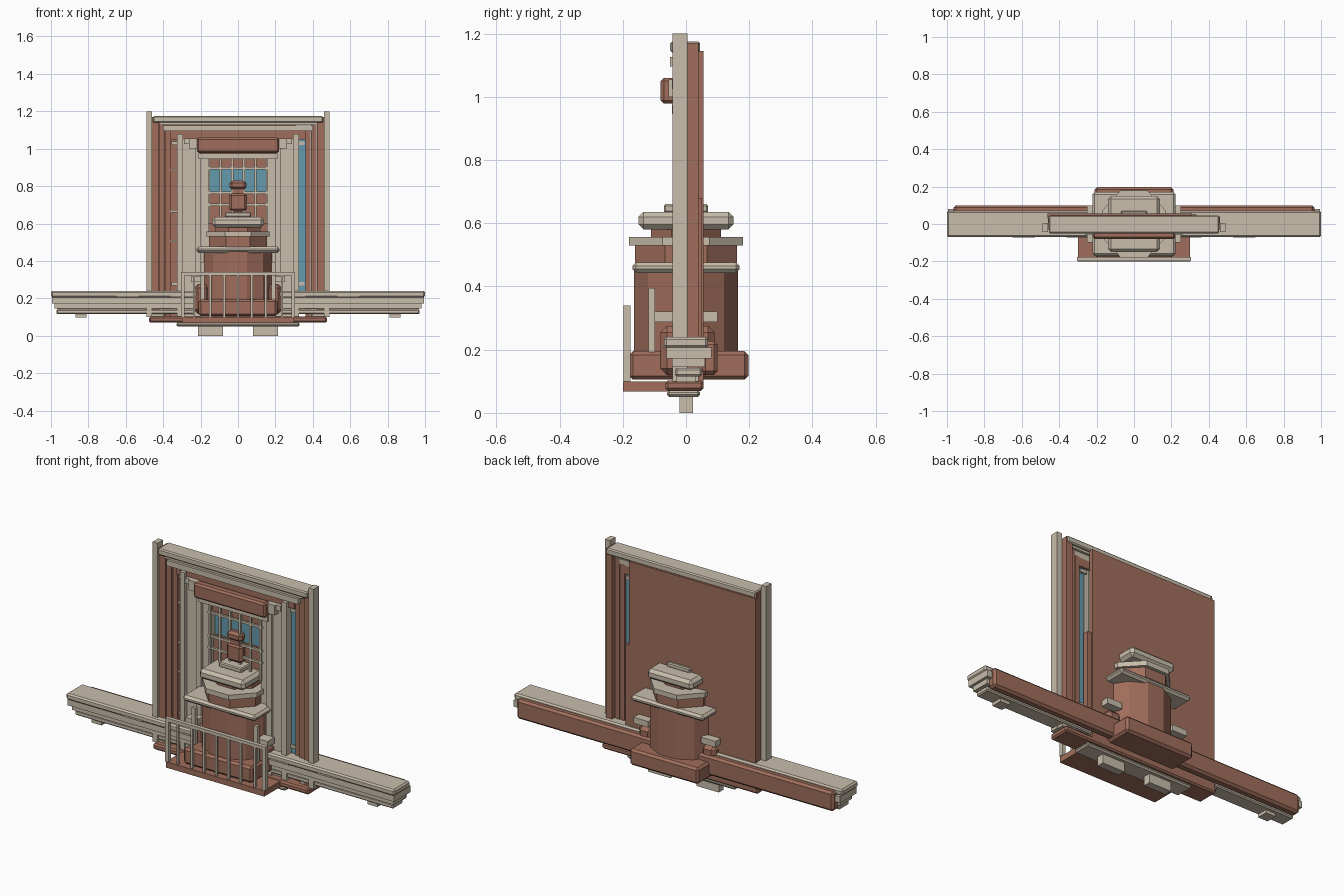
import bpy, math

if "Cube" in bpy.data.objects:
    bpy.data.objects.remove(bpy.data.objects["Cube"])


def material(name, rgb):
    m = bpy.data.materials.new(name)
    m.diffuse_color = (*rgb, 1)
    m.use_nodes = True
    m.node_tree.nodes["Principled BSDF"].inputs["Base Color"].default_value = m.diffuse_color
    return m


STONE = material("stone", (0.58, 0.51, 0.41))
BROWN = material("terracotta", (0.35, 0.155, 0.105))
BLUE = material("glass", (0.13, 0.32, 0.42))


def finish(ob, name, mat, bevel=0):
    ob.name = name
    ob.data.materials.append(mat)
    if bevel:
        mod = ob.modifiers.new("bevel", 'BEVEL')
        mod.width = bevel
        mod.segments = 1
    return ob


def box(name, x, y, z, mat=STONE, bevel=0):
    """Box from (min, max) ranges."""
    bpy.ops.mesh.primitive_cube_add(size=1, location=[sum(r) / 2 for r in (x, y, z)])
    ob = bpy.context.object
    ob.scale = [r[1] - r[0] for r in (x, y, z)]
    bpy.ops.object.transform_apply(location=False, rotation=False, scale=True)
    return finish(ob, name, mat, bevel)


def pair(name, x, y, z, mat=STONE, bevel=0):
    """The same box on the right and the left."""
    box(name + "_right", x, y, z, mat, bevel)
    box(name + "_left", (-x[1], -x[0]), y, z, mat, bevel)


def prism(name, sides, rx, ry, z, mat=STONE, bevel=0, y=0):
    """Faceted drum whose flats face the axes."""
    k = 1 / math.cos(math.pi / sides)
    bpy.ops.mesh.primitive_cylinder_add(vertices=sides, radius=k, depth=z[1] - z[0],
                                        rotation=(0, 0, math.pi / sides))
    bpy.ops.object.transform_apply(location=False, rotation=True, scale=False)
    ob = bpy.context.object
    ob.location = (0, y, sum(z) / 2)
    ob.scale = (rx, ry, 1)
    bpy.ops.object.transform_apply(location=False, rotation=False, scale=True)
    return finish(ob, name, mat, bevel)


# Long ledge with stepped mouldings and a brown back band
box("ledge_top", (-1, 1), (-.07, .07), (.205, .24), STONE, .008)
box("ledge_body", (-.995, .995), (-.062, .08), (.172, .207))
box("ledge_moulding", (-.98, .98), (-.045, .06), (.145, .172))
box("ledge_lower_moulding", (-.97, .97), (-.035, .05), (.115, .142), STONE, .006)
box("ledge_back_band", (-.965, .965), (.05, .1), (.12, .228), BROWN, .012)
for i, c in enumerate((.3, .59)):
    pair(f"ledge_inlay_{i}", (c - .06, c + .06), (-.073, -.05), (.207, .215))
pair("ledge_block", (.81, .87), (-.03, .03), (.098, .118))

# Sill, feet and supports under the window
box("sill", (-.475, .475), (-.065, .055), (.07, .103), BROWN, .008)
box("sill_base", (-.33, .33), (-.06, .045), (.05, .072), STONE, .008)
pair("foot", (.08, .215), (-.02, .022), (0, .052))
pair("sill_end", (.40, .485), (-.03, .04), (.1, .14))

# Outer frame
pair("outer_post", (.46, .49), (-.043, .005), (.1, 1.2))
pair("outer_jamb", (.422, .46), (-.03, .04), (.1, 1.17), BROWN)
pair("middle_jamb", (.39, .419), (-.022, .02), (.1, 1.13), BROWN)
pair("inner_jamb", (.36, .388), (-.012, .02), (.1, 1.1), BROWN)
box("lintel_cap", (-.455, .455), (-.05, .045), (1.14, 1.175), STONE, .006)
box("lintel_strip", (-.42, .42), (-.042, .03), (1.128, 1.142))
box("lintel_lower", (-.4, .4), (-.05, .02), (1.095, 1.125))
box("lintel_brown", (-.36, .36), (-.025, .02), (1.05, 1.095), BROWN)

# Back panel, open at one side where the glass shows
box("back_panel", (-.462, .31), (.033, .055), (.08, 1.145), BROWN)
box("panel_top_rail", (-.462, .31), (.03, .04), (1.145, 1.165), BROWN)
box("glass_side", (.325, .362), (.0, .008), (.24, 1.1), BLUE)
box("glass_centre", (-.17, .17), (.02, .03), (.62, .9), BLUE)
box("panel_edge_stile", (.31, .335), (.02, .05), (.24, .68), BROWN)
for i, z in enumerate((.27, 1.02, 1.05)):
    pair(f"side_hinge_{i}", (.315, .355), (-.006, .02), (z, z + .018))
for i, z in enumerate((.5, .66, .88)):
    box(f"left_rung_{i}", (-.36, -.31), (-.006, .01), (z, z + .012))

# Inner surround with stepped pilasters
pair("inner_post", (.295, .325), (-.042, .01), (.1, 1.08))
pair("surround_outer", (.225, .295), (-.022, .02), (.1, 1.05))
pair("surround_inner", (.2, .23), (-.036, .02), (.1, 1.0))
pair("surround_reveal", (.155, .2), (-.02, .02), (.1, .97))
box("surround_head", (-.21, .21), (-.045, .02), (.945, .975))
box("surround_head_back", (-.165, .165), (.0, .025), (.89, .95), BROWN)
pair("cornice_bracket", (.21, .262), (-.055, .01), (1.0, 1.055))
pair("cornice_bracket_tip", (.26, .29), (-.045, .01), (1.025, 1.055))
box("cornice", (-.22, .22), (-.08, -.03), (.978, 1.06), BROWN, .01)

# Window grille
for i in range(6):
    x = -.155 + i * .062
    box(f"grille_bar_{i}", (x - .006, x + .006), (-.03, -.018), (.6, .95))
for i, z in enumerate((.7, .765, .895)):
    box(f"grille_rail_{i}", (-.165, .165), (-.028, -.016), (z - .006, z + .006))
box("window_lower_panel", (-.165, .165), (.008, .022), (.6, .76), BROWN)

# Small lantern behind the grille
box("lantern_body", (-.048, .048), (-.04, .008), (.665, .765), BROWN, .014)
box("lantern_neck", (-.03, .03), (-.032, .005), (.76, .785), BROWN)
box("lantern_cap", (-.046, .046), (-.04, .008), (.78, .83), BROWN, .014)

# Central faceted column running through the wall
box("column_base", (-.21, .21), (-.18, .197), (.105, .195), BROWN, .012)
prism("column_shaft", 12, .182, .165, (.19, .45), BROWN)
box("column_plate", (-.222, .222), (-.17, .17), (.443, .476), STONE, .012)
prism("column_upper", 8, .155, .162, (.475, .532), BROWN)
prism("column_ring", 8, .168, .18, (.53, .557))
prism("column_neck", 8, .12, .11, (.555, .585), BROWN)
box("column_lid", (-.138, .138), (-.15, .15), (.58, .636), STONE, .016)
box("column_finial", (-.07, .07), (-.07, .07), (.634, .66), STONE, .005)
pair("column_side_block_front", (.185, .25), (-.1, -.04), (.287, .32))
pair("column_side_block_back", (.16, .25), (.05, .1), (.287, .32))
pair("column_pilaster", (.178, .2), (-.118, -.098), (.19, .395))
pair("column_shoulder", (.15, .235), (-.08, .09), (.12, .275), BROWN, .02)

# Balcony floor and railing
box("balcony_floor", (-.3, .3), (-.2, -.055), (.068, .1), BROWN)
box("rail_top", (-.305, .305), (-.198, -.176), (.322, .34))
pair("rail_post", (.285, .305), (-.198, -.176), (.1, .325))
for i, x in enumerate((-.235, -.148, -.074, 0, .074, .148, .235)):
    box(f"baluster_{i}", (x - .006, x + .006), (-.193, -.181), (.1, .325))
